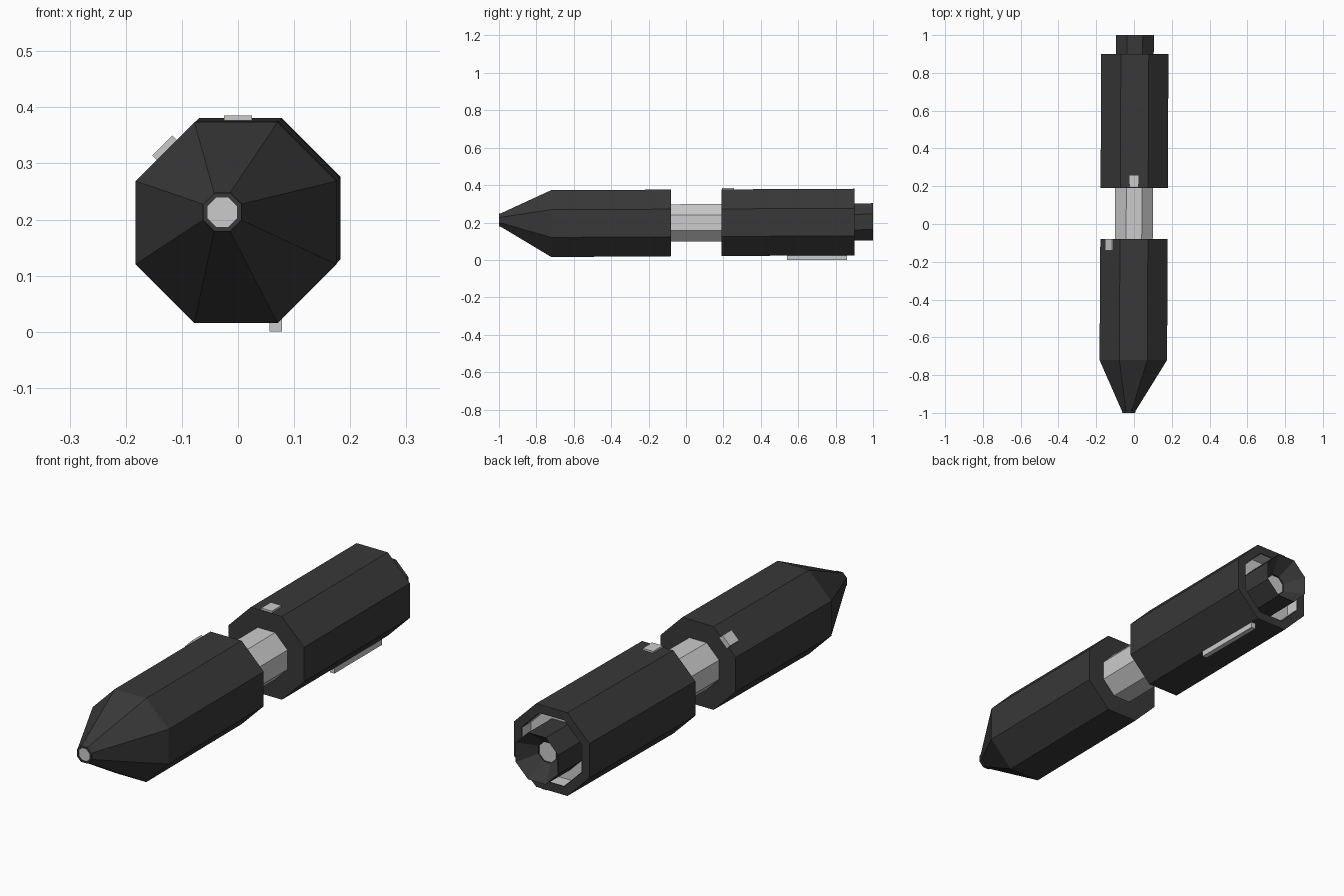
import bpy, bmesh
from math import cos, sin, pi
from mathutils import Matrix, Vector

if "Cube" in bpy.data.objects:
    bpy.data.objects.remove(bpy.data.objects["Cube"])

dark = bpy.data.materials.new("dark_plastic")
dark.diffuse_color = (0.04, 0.04, 0.04, 1)
dark.use_nodes = True
dark.node_tree.nodes["Principled BSDF"].inputs["Base Color"].default_value = dark.diffuse_color
C8 = cos(pi / 8)


def axis(y):
    """Centre of the slightly tilted body at a given y."""
    return 0.0 + 0.005 * y, 0.198 + 0.005 * y


def loft(name, rings, mat=None, cap_start=False, cap_end=False, closed=False):
    """Octagonal skin through rings of (y, apothem[, centre x, centre z])."""
    bm = bmesh.new()
    loops = []
    for y, a, *c in rings:
        cx, cz = c if c else axis(y)
        r = a / C8
        loops.append([bm.verts.new((cx + r * cos(pi / 8 + i * pi / 4), y,
                                    cz + r * sin(pi / 8 + i * pi / 4))) for i in range(8)])
    pairs = list(zip(loops, loops[1:]))
    if closed:
        pairs.append((loops[-1], loops[0]))
    for p, q in pairs:
        for i in range(8):
            j = (i + 1) % 8
            bm.faces.new((p[i], p[j], q[j], q[i]))
    if cap_start:
        bm.faces.new(loops[0])
    if cap_end:
        bm.faces.new(loops[-1])
    bmesh.ops.recalc_face_normals(bm, faces=bm.faces)
    return finish(name, bm, mat)


def box(name, centre, size, angle=0.0):
    bm = bmesh.new()
    m = (Matrix.Translation(Vector(centre)) @ Matrix.Rotation(angle, 4, 'Y')
         @ Matrix.Diagonal((*size, 1)))
    bmesh.ops.create_cube(bm, size=1, matrix=m)
    return finish(name, bm)


def finish(name, bm, mat=None):
    me = bpy.data.meshes.new(name)
    bm.to_mesh(me)
    bm.free()
    if mat:
        me.materials.append(mat)
    ob = bpy.data.objects.new(name, me)
    bpy.context.collection.objects.link(ob)
    return ob


TIP = (-0.028, 0.213)

# front shell with tapered nose, open at both ends
loft("front_shell", [(-0.08, 0.10), (-0.08, 0.178), (-0.72, 0.179),
                     (-0.99, 0.036, *TIP), (-1.0, 0.034, *TIP), (-1.0, 0.026, *TIP),
                     (-0.97, 0.026, *TIP), (-0.72, 0.10)], dark, closed=True)
# small grey plug in the nose
loft("nose_plug", [(-0.998, 0.026, *TIP), (-0.95, 0.026, *TIP)],
     cap_start=True, cap_end=True)
# grey inner core showing between the shells
loft("inner_core", [(-0.70, 0.098), (0.84, 0.102)], cap_start=True, cap_end=True)
# rear shell
loft("rear_shell", [(0.19, 0.10), (0.19, 0.178), (0.90, 0.178),
                    (0.90, 0.142), (0.89, 0.142), (0.89, 0.165), (0.30, 0.165),
                    (0.30, 0.10)], dark, closed=True)
# grey lining of the pocket around the tail
loft("pocket_lining", [(0.898, 0.140), (0.84, 0.140), (0.84, 0.06)])
# octagonal tail with funnel-shaped end
loft("tail_funnel", [(0.84, 0.10), (1.0, 0.10), (0.93, 0.042), (0.90, 0.042)], dark)
loft("funnel_plug", [(0.86, 0.041), (0.925, 0.041)], cap_start=True, cap_end=True)

# alignment tabs and underside bar
box("top_tab", (0, 0.225, 0.375), (0.05, 0.065, 0.02))
ax, az = axis(-0.11)
box("side_tab", (ax - 0.18 * cos(pi / 4), -0.11, az + 0.18 * sin(pi / 4)),
    (0.05, 0.062, 0.02), -pi / 4)
box("underside_bar", (0.067, 0.70, 0.0125), (0.022, 0.32, 0.025))
